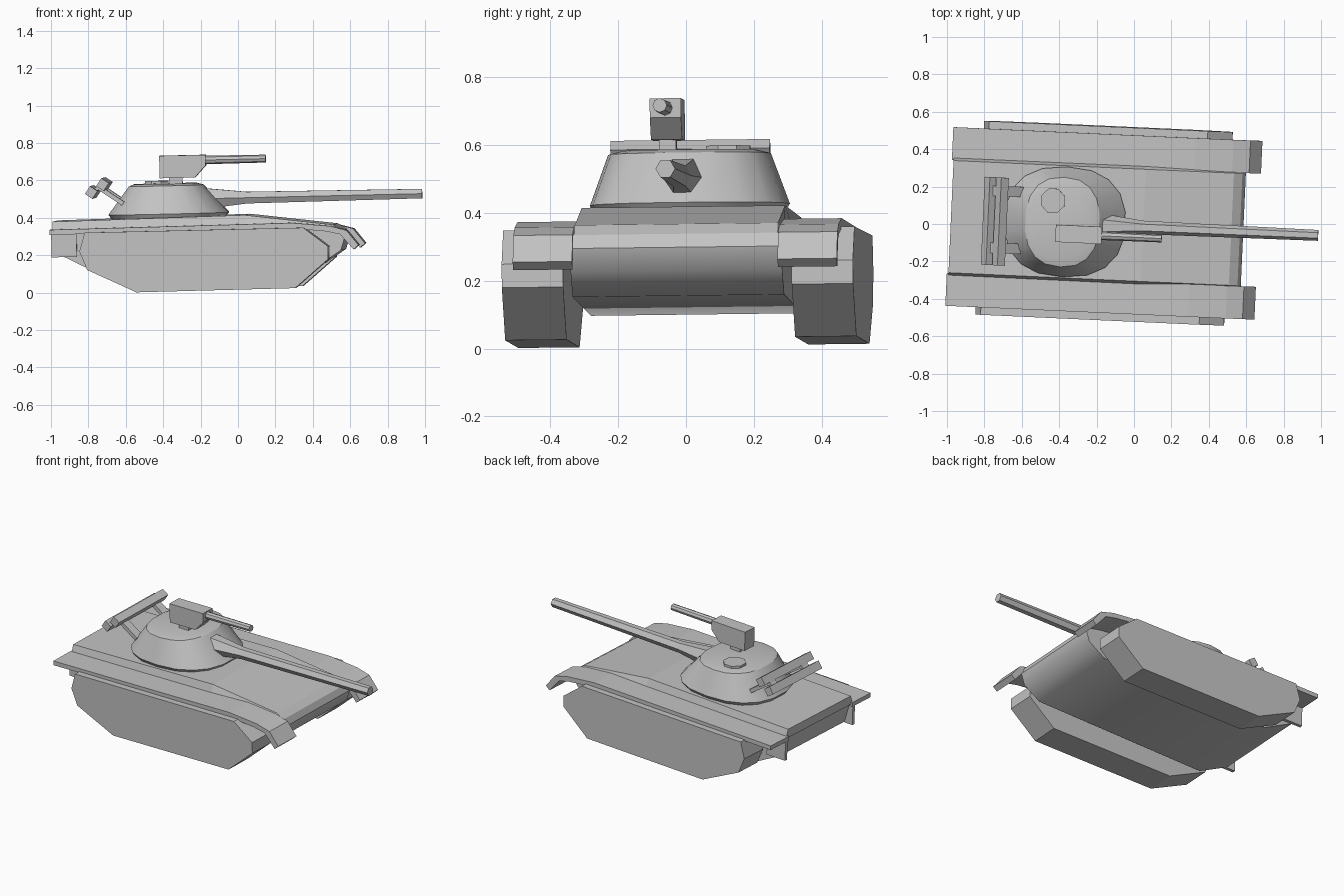
import bpy, bmesh, math
from mathutils import Matrix, Vector

cube = bpy.data.objects.get("Cube")
if cube:
    bpy.data.objects.remove(cube, do_unlink=True)

grey = bpy.data.materials.new("plain_grey")
grey.use_nodes = True
grey.diffuse_color = (0.55, 0.55, 0.55, 1)
grey.node_tree.nodes["Principled BSDF"].inputs["Base Color"].default_value = grey.diffuse_color

# The whole vehicle sits at a slight yaw, pitch and roll
POSE = (Matrix.Rotation(math.radians(-2.6), 4, 'Z')
        @ Matrix.Rotation(math.radians(-1.32), 4, 'Y')
        @ Matrix.Rotation(math.radians(0.7), 4, 'X'))


def finish(name, bm, smooth=None):
    bmesh.ops.recalc_face_normals(bm, faces=bm.faces)
    bm.transform(POSE)
    mesh = bpy.data.meshes.new(name)
    bm.to_mesh(mesh)
    bm.free()
    mesh.materials.append(grey)
    obj = bpy.data.objects.new(name, mesh)
    bpy.context.collection.objects.link(obj)
    if smooth:
        bpy.ops.object.select_all(action='DESELECT')
        obj.select_set(True)
        bpy.context.view_layer.objects.active = obj
        bpy.ops.object.shade_smooth_by_angle(angle=math.radians(smooth))
    return obj


def loft(name, rings, smooth=None):
    """Skin a list of equal-length closed rings and cap both ends."""
    bm = bmesh.new()
    loops = [[bm.verts.new(p) for p in ring] for ring in rings]
    n = len(loops[0])
    for a, b in zip(loops, loops[1:]):
        for i in range(n):
            j = (i + 1) % n
            bm.faces.new((a[i], a[j], b[j], b[i]))
    bm.faces.new(loops[0])
    bm.faces.new(loops[-1])
    return finish(name, bm, smooth)


def side_prism(name, profile, y0, y1, smooth=None):
    """Extrude a side profile of (x, z) points across y."""
    return loft(name, [[(x, y, z) for x, z in profile] for y in (y0, y1)], smooth)


def box(name, centre, size, pitch=0):
    bm = bmesh.new()
    bmesh.ops.create_cube(bm, size=1)
    bm.transform(Matrix.Translation(centre)
                 @ Matrix.Rotation(math.radians(pitch), 4, 'Y')
                 @ Matrix.Diagonal((*size, 1)))
    return finish(name, bm)


def tube(name, stations, y, z, sides, smooth=None):
    """Tapered rod along x through (x, radius) stations."""
    turns = [2 * math.pi * i / sides for i in range(sides)]
    return loft(name, [[(x, y + r * math.cos(t), z + r * math.sin(t)) for t in turns]
                       for x, r in stations], smooth)


def oval(cx, a, b, z, count=18, power=0.84):
    """Slightly squared oval ring."""
    def bend(c):
        return math.copysign(abs(c) ** power, c)
    turns = [2 * math.pi * (i + 0.5) / count for i in range(count)]
    return [(cx + a * bend(math.cos(t)), b * bend(math.sin(t)), z) for t in turns]


# Hull body, then the raised deck with its narrow shoulders
side_prism("hull", [(-0.96, 0.37), (-0.92, 0.22), (-0.72, 0.117), (0.46, 0.145),
                    (0.57, 0.217), (0.592, 0.285), (0.575, 0.325), (0.53, 0.34)],
           -0.312, 0.312, smooth=40)
deck = [(-0.97, 0.405), (0.06, 0.417), (0.53, 0.355), (0.575, 0.325)]
base = [(-0.97, 0.35), (0.06, 0.36), (0.53, 0.33), (0.575, 0.31)]
loft("deck", [[(x, s * w, z) for s, w, row in
               ((-1, 0.318, base), (-1, 0.300, deck), (1, 0.300, deck), (1, 0.318, base))
               for x, z in (row[i],)] for i in range(4)])

# Running gear, fenders and rear side plates on both sides
track = [(-0.79, 0.345), (-0.82, 0.245), (-0.78, 0.145), (-0.52, 0.02),
         (0.33, 0.023), (0.51, 0.174), (0.51, 0.243), (0.38, 0.345)]
fender_top = [(-0.98, 0.364), (0.32, 0.371), (0.52, 0.35), (0.61, 0.325), (0.672, 0.245)]
fender_under = [(0.645, 0.222), (0.575, 0.305), (0.5, 0.322), (0.31, 0.343), (-0.98, 0.337)]
for side, label in ((1, "left"), (-1, "right")):
    side_prism(label + "_track", track, side * 0.337, side * 0.518)
    side_prism(label + "_fender", fender_top + fender_under, side * 0.303, side * 0.478)
    box(label + "_rear_plate", (-0.91, side * 0.322, 0.28), (0.135, 0.02, 0.13))

# Turret with hatch
loft("turret", [oval(-0.36, 0.30, 0.275, 0.40), oval(-0.36, 0.325, 0.295, 0.432),
                oval(-0.37, 0.20, 0.24, 0.582), oval(-0.375, 0.17, 0.20, 0.592)], smooth=30)
hatch_turns = [math.pi / 4 * (i + 0.5) for i in range(8)]
loft("hatch", [[(-0.425 + 0.067 * math.cos(t), 0.112 + 0.07 * math.sin(t), z)
                for t in hatch_turns] for z in (0.57, 0.606)])

# Main gun with flared root
tube("main_gun", [(-0.24, 0.072), (-0.18, 0.066), (0.06, 0.036), (0.998, 0.029)],
     -0.01, 0.507, 6)

# Roof gun on its post
roof_y = -0.06
side_prism("roof_gun_body", [(-0.40, 0.742), (-0.153, 0.742), (-0.153, 0.685),
                             (-0.212, 0.622), (-0.40, 0.622)], roof_y - 0.046, roof_y + 0.046)
box("roof_gun_post", (-0.315, roof_y, 0.60), (0.07, 0.05, 0.06))
tube("roof_gun_barrel", [(-0.17, 0.023), (0.168, 0.021)], roof_y - 0.002, 0.714, 8, smooth=30)

# Twin rails carried behind the turret
for name, x, z in (("upper_rail", -0.70, 0.597), ("lower_rail", -0.762, 0.556)):
    box(name, (x, -0.012, z), (0.048, 0.47, 0.05), pitch=35)
for y, label in ((0.15, "left"), (-0.155, "right")):
    box(label + "_rail_arm", (-0.665, y, 0.54), (0.17, 0.055, 0.024), pitch=35)
    box(label + "_rail_link", (-0.731, y, 0.576), (0.07, 0.055, 0.02), pitch=-33)
